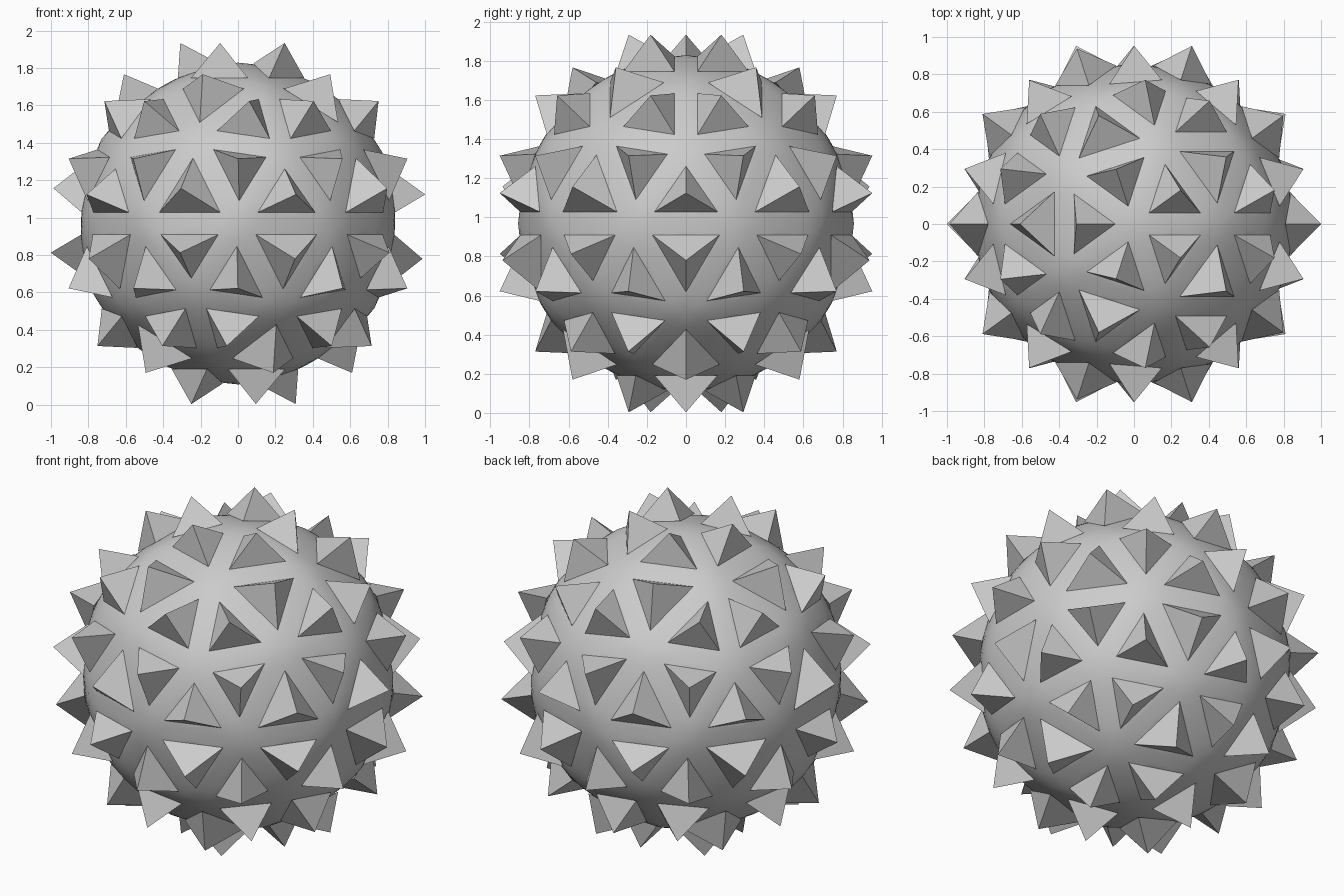
import bpy, bmesh

if "Cube" in bpy.data.objects:
    bpy.data.objects.remove(bpy.data.objects["Cube"])

R, INSET, HEIGHT, CENTER_Z = 0.89, 0.06, 0.173, 0.968

# faceted ball: one inset panel per face, each raised into a three-sided spike
bm = bmesh.new()
bmesh.ops.create_icosphere(bm, subdivisions=2, radius=R)
panels = bm.faces[:]
bmesh.ops.inset_individual(bm, faces=panels, thickness=INSET, use_even_offset=True)
spikes = bmesh.ops.poke(bm, faces=panels, offset=HEIGHT)["faces"]

# spike edges stay sharp while the bands between them are smoothed
crease = bm.edges.layers.float.new("crease_edge")
for face in spikes:
    for edge in face.edges:
        edge[crease] = 1.0

for v in bm.verts:
    v.co.z += CENTER_Z

mesh = bpy.data.meshes.new("spiked_ball")
bm.to_mesh(mesh)
bm.free()
ball = bpy.data.objects.new("spiked_ball", mesh)
bpy.context.collection.objects.link(ball)

# rounded bands
sub = ball.modifiers.new("round_bands", "SUBSURF")
sub.levels = sub.render_levels = 3

# smooth bands, crisp spikes
bpy.context.view_layer.objects.active = ball
ball.select_set(True)
bpy.ops.object.modifier_apply(modifier=sub.name)
bpy.ops.object.shade_smooth_by_angle(angle=0.45)
